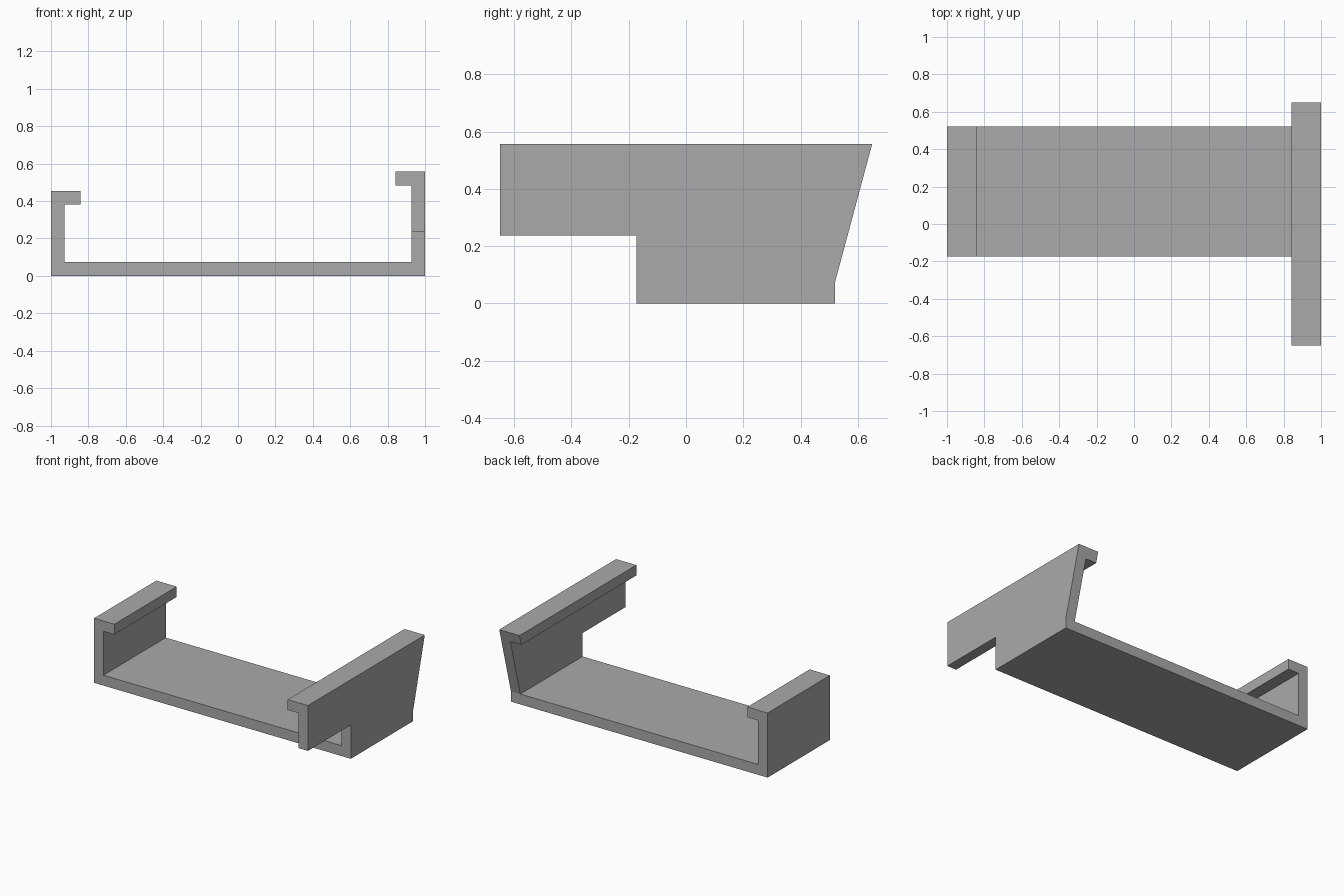
import bpy
import bmesh
from mathutils import Vector

cube = bpy.data.objects.get("Cube")
if cube:
    bpy.data.objects.remove(cube, do_unlink=True)

grey = bpy.data.materials.new("plain grey")
grey.use_nodes = True
colour = (0.4, 0.4, 0.4, 1)
grey.diffuse_color = colour
grey.node_tree.nodes["Principled BSDF"].inputs["Base Color"].default_value = colour


def extrude_profile(name, points, axis, start, end):
    """Sweep a flat outline along x (outline in y, z) or y (outline in x, z)."""
    bm = bmesh.new()
    if axis == "x":
        corners = [(start, a, b) for a, b in points]
        sweep = Vector((end - start, 0, 0))
    else:
        corners = [(a, start, b) for a, b in points]
        sweep = Vector((0, end - start, 0))
    face = bm.faces.new([bm.verts.new(c) for c in corners])
    result = bmesh.ops.extrude_face_region(bm, geom=[face])
    moved = [v for v in result["geom"] if isinstance(v, bmesh.types.BMVert)]
    bmesh.ops.translate(bm, verts=moved, vec=sweep)
    bmesh.ops.recalc_face_normals(bm, faces=bm.faces)
    mesh = bpy.data.meshes.new(name)
    bm.to_mesh(mesh)
    bm.free()
    mesh.materials.append(grey)
    obj = bpy.data.objects.new(name, mesh)
    bpy.context.collection.objects.link(obj)
    return obj


# Shared dimensions
wall = 0.073
inner = 1 - wall
lip_x = 0.842
front, tray_front, tray_back, back = -0.65, -0.173, 0.52, 0.65
low_top, high_top = 0.455, 0.557
notch = 0.238


def slope_y(z):
    """Depth of the slanted rear edge at height z."""
    return tray_back + (back - tray_back) * (z - wall) / (high_top - wall)


# Floor with the lower hooked wall, one continuous section
extrude_profile("tray_and_low_hook", [
    (inner, 0), (-1, 0), (-1, low_top), (-lip_x, low_top),
    (-lip_x, low_top - wall), (-inner, low_top - wall),
    (-inner, wall), (inner, wall)], "y", tray_front, tray_back)

# Tall side wall, overhanging the front and slanted at the rear
extrude_profile("tall_side_wall", [
    (tray_front, 0), (tray_back, 0), (tray_back, wall), (back, high_top),
    (front, high_top), (front, notch), (tray_front, notch)], "x", inner, 1)

# Inward lip along the top of the tall wall
lip_bottom = high_top - wall
extrude_profile("tall_wall_lip", [
    (front, lip_bottom), (slope_y(lip_bottom), lip_bottom),
    (back, high_top), (front, high_top)], "x", lip_x, inner)
